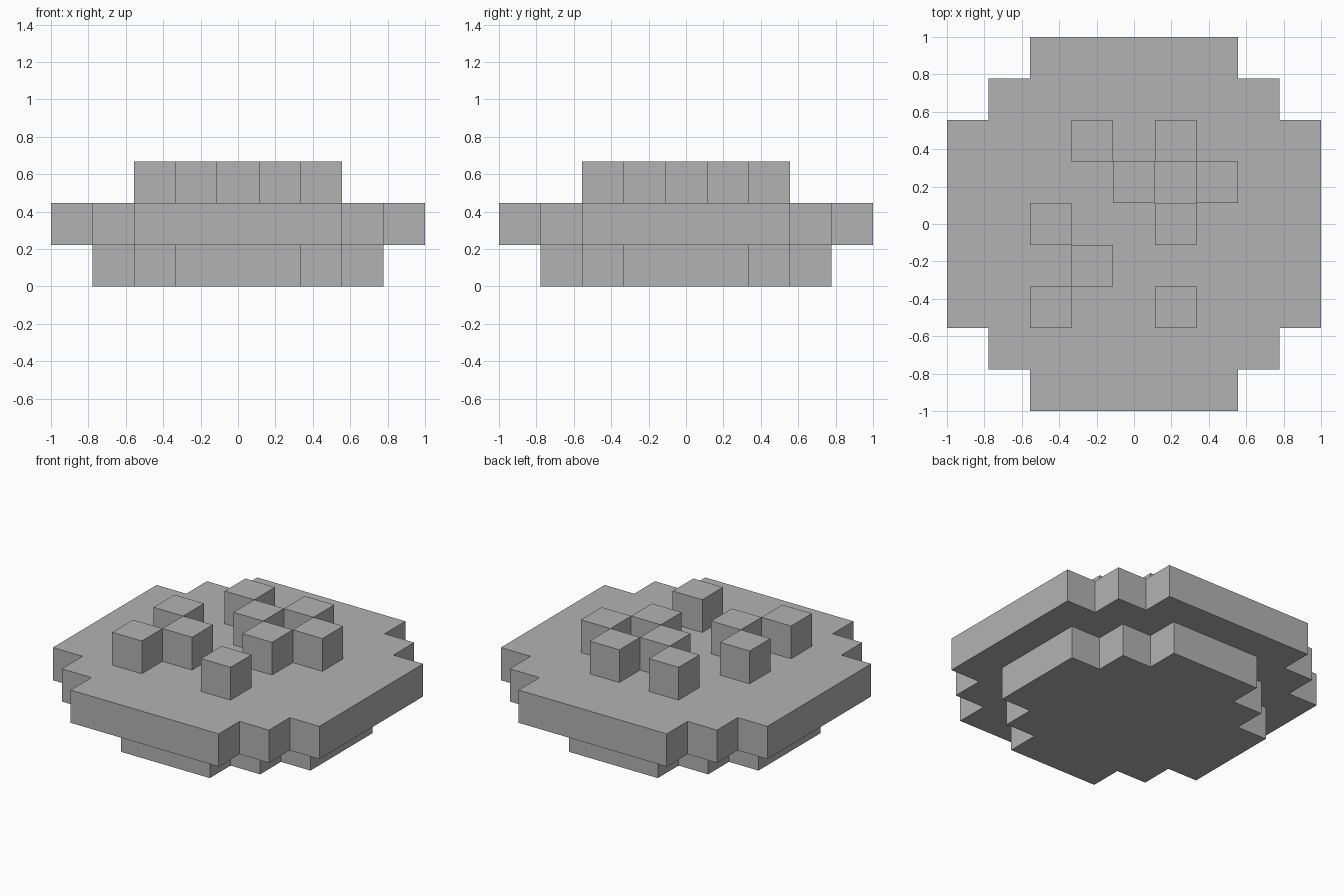
import bpy
import bmesh
from mathutils import Vector, Matrix
from math import pi

CELL = 2 / 9  # edge of one block

if "Cube" in bpy.data.objects:
    bpy.data.objects.remove(bpy.data.objects["Cube"], do_unlink=True)

grey = bpy.data.materials.new("plain grey")
grey.use_nodes = True
colour = (0.45, 0.45, 0.45, 1)
grey.diffuse_color = colour
grey.node_tree.nodes["Principled BSDF"].inputs["Base Color"].default_value = colour


def finish(name, bm):
    bmesh.ops.recalc_face_normals(bm, faces=bm.faces[:])
    mesh = bpy.data.meshes.new(name)
    bm.to_mesh(mesh)
    bm.free()
    mesh.materials.append(grey)
    obj = bpy.data.objects.new(name, mesh)
    bpy.context.collection.objects.link(obj)
    return obj


def stepped_disc(name, radius, layer):
    """One-block-thick disc whose four corners are cut in two steps."""
    r = radius
    corner = [(r, r - 2), (r - 1, r - 2), (r - 1, r - 1), (r - 2, r - 1), (r - 2, r)]
    bm = bmesh.new()
    verts = []
    for quarter in range(4):
        turn = Matrix.Rotation(quarter * pi / 2, 3, "Z")
        verts += [bm.verts.new(turn @ Vector((x, y, layer)) * CELL) for x, y in corner]
    base = bm.faces.new(verts)
    top = bmesh.ops.extrude_face_region(bm, geom=[base], use_keep_orig=True)["geom"]
    bmesh.ops.translate(bm, vec=(0, 0, CELL),
                        verts=[g for g in top if isinstance(g, bmesh.types.BMVert)])
    return finish(name, bm)


def block(name, column, row):
    bm = bmesh.new()
    bmesh.ops.create_cube(bm, size=CELL)
    obj = finish(name, bm)
    obj.location = Vector((column, row, 2.5)) * CELL
    return obj


# Two stacked discs
stepped_disc("lower_disc", 3.5, 0)
stepped_disc("upper_disc", 4.5, 1)

# Ring of four blocks around an empty cell
for dx, dy in ((1, 0), (0, 1), (-1, 0), (0, -1)):
    block("ring_block", 1 + dx, 1 + dy)

# Scattered blocks
for column, row in ((-1, 2), (-2, 0), (-1, -1), (-2, -2), (1, -2)):
    block("loose_block", column, row)
